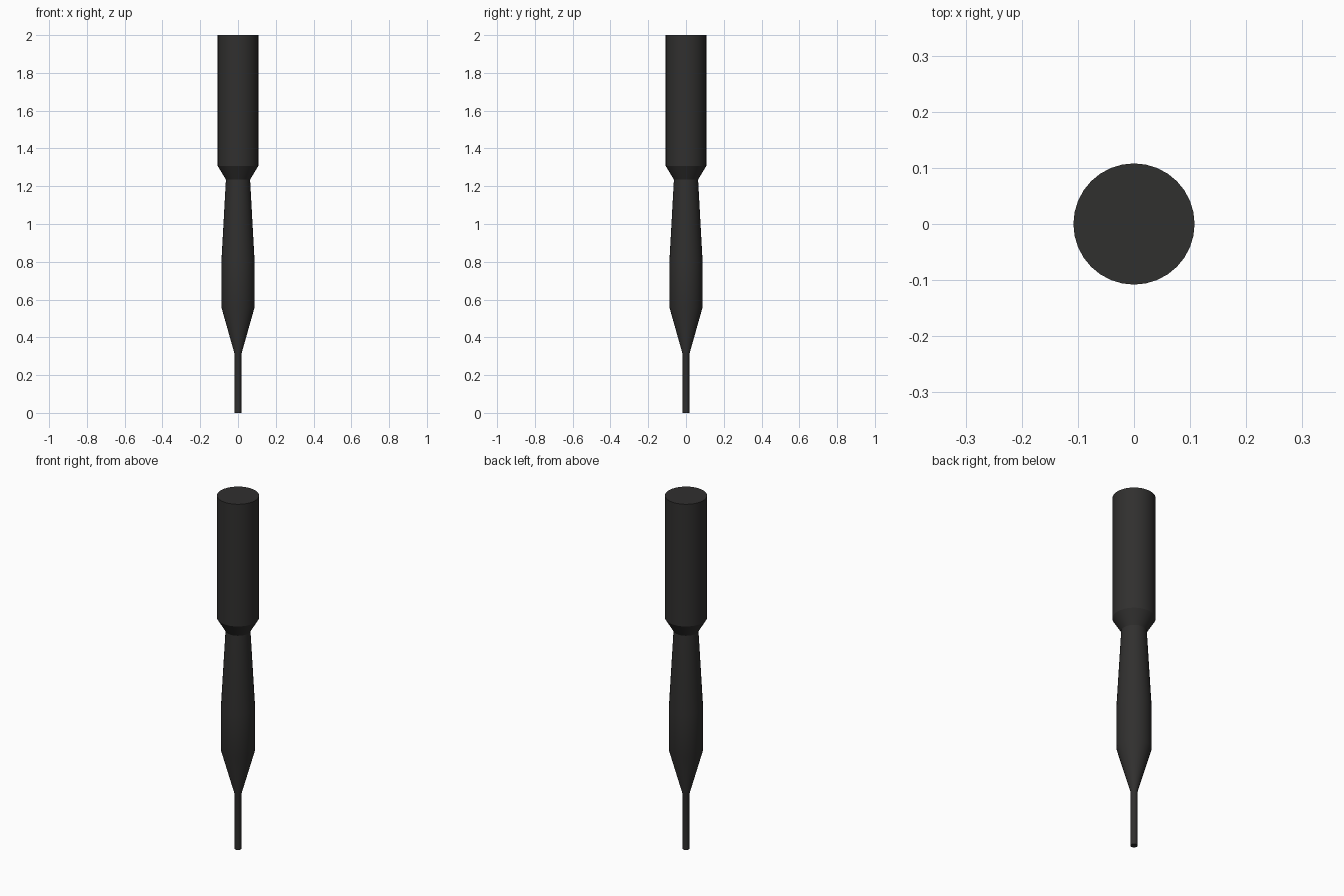
import bpy, bmesh, math

if "Cube" in bpy.data.objects:
    bpy.data.objects.remove(bpy.data.objects["Cube"])

SIDES = 32

# Dark metal
dark = bpy.data.materials.new("dark_metal")
dark.diffuse_color = (0.03, 0.029, 0.028, 1)
dark.use_nodes = True
dark.node_tree.nodes["Principled BSDF"].inputs["Base Color"].default_value = dark.diffuse_color


def lathe(name, profile):
    """Closed turned solid from (radius, height) points, bottom to top."""
    bm = bmesh.new()
    rings = []
    for r, z in profile:
        rings.append([bm.verts.new((r * math.cos(2 * math.pi * i / SIDES),
                                    r * math.sin(2 * math.pi * i / SIDES), z))
                      for i in range(SIDES)])
    for lo, hi in zip(rings, rings[1:]):
        for i in range(SIDES):
            j = (i + 1) % SIDES
            bm.faces.new((lo[i], lo[j], hi[j], hi[i]))
    bm.faces.new(rings[0][::-1])
    bm.faces.new(rings[-1])
    mesh = bpy.data.meshes.new(name)
    bm.to_mesh(mesh)
    bm.free()
    mesh.materials.append(dark)
    obj = bpy.data.objects.new(name, mesh)
    bpy.context.collection.objects.link(obj)
    bpy.context.view_layer.objects.active = obj
    obj.select_set(True)
    bpy.ops.object.shade_smooth_by_angle(angle=math.radians(30))
    obj.select_set(False)
    return obj


# One turned piece: thin tip, cone, swollen grip, narrow neck, thick shank
lathe("turned_tool", [
    (0.0175, 0.0), (0.0175, 0.31),
    (0.088, 0.56), (0.088, 0.80),
    (0.064, 1.235), (0.108, 1.308),
    (0.108, 2.0),
])
